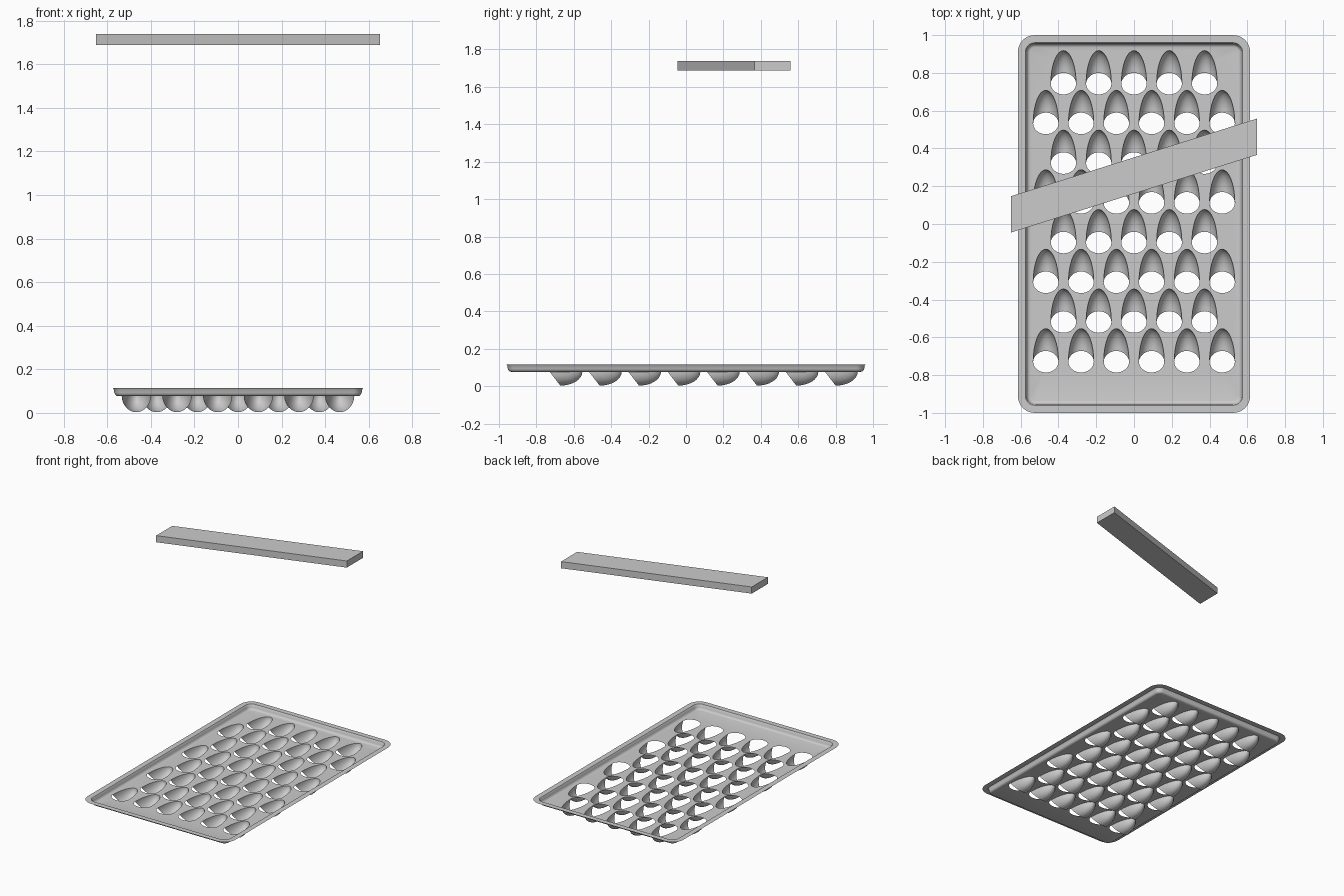
import bpy, bmesh, math

cube = bpy.data.objects.get("Cube")
if cube:
    bpy.data.objects.remove(cube, do_unlink=True)

FLOOR_Z = 0.077
HALF_W = 0.067      # half width of a hole
ROUND = 0.057       # length of the rounded front end of a hole
REACH = 0.175       # length of the scoop behind that end
DEPTH = 0.074       # how far a scoop hangs below the floor


def add_object(name, bm, smooth=True):
    mesh = bpy.data.meshes.new(name)
    bm.to_mesh(mesh)
    bm.free()
    obj = bpy.data.objects.new(name, mesh)
    bpy.context.collection.objects.link(obj)
    if smooth:
        bpy.ops.object.select_all(action='DESELECT')
        obj.select_set(True)
        bpy.context.view_layer.objects.active = obj
        bpy.ops.object.shade_smooth_by_angle(angle=math.radians(40))
    return obj


def ring(bm, hx, hy, r, z, steps=8):
    """Closed loop of vertices along a rounded rectangle."""
    verts = []
    for corner, (sx, sy) in enumerate([(1, 1), (-1, 1), (-1, -1), (1, -1)]):
        for i in range(steps + 1):
            a = math.pi / 2 * (corner + i / steps)
            verts.append(bm.verts.new((sx * (hx - r) + r * math.cos(a),
                                       sy * (hy - r) + r * math.sin(a), z)))
    return verts


def loop_edges(bm, verts):
    edges = []
    for a, b in zip(verts, verts[1:] + verts[:1]):
        edges.append(bm.edges.get((a, b)) or bm.edges.new((a, b)))
    return edges


def half_width(y):
    return HALF_W * math.sqrt(max(0, 1 - (y / REACH) ** 2))


def hang(y):
    s = max(0, y - ROUND) / (REACH - ROUND)
    return DEPTH * math.sqrt(max(0, 1 - s * s))


# Staggered hole positions: rows of five and six
holes = []
for row in range(8):
    count = 5 + row % 2
    for col in range(count):
        holes.append((row, col, (col - (count - 1) / 2) * 0.1867,
                      0.743 - row * 0.2103))

# Tray: flat flange, rounded wall and pierced floor
bm = bmesh.new()
profile = [(0, 0.115), (0.040, 0.115), (0.044, 0.111), (0.047, 0.094),
           (0.051, 0.084), (0.057, 0.079), (0.065, FLOOR_Z)]
rings = [ring(bm, 0.615 - d, 1 - d, 0.09 - d, z) for d, z in profile]
for outer, inner in zip(rings, rings[1:]):
    n = len(outer)
    for i in range(n):
        j = (i + 1) % n
        bm.faces.new((outer[i], outer[j], inner[j], inner[i]))
edges = loop_edges(bm, rings[-1])
SEG = 32
for row, col, cx, cy in holes:
    outline = []
    for i in range(SEG):
        a = 2 * math.pi * i / SEG
        length = REACH if math.sin(a) > 0 else ROUND
        outline.append(bm.verts.new((cx + HALF_W * math.cos(a),
                                     cy + length * math.sin(a), FLOOR_Z)))
    edges += loop_edges(bm, outline)
bmesh.ops.triangle_fill(bm, edges=edges, use_beauty=True, normal=(0, 0, 1))
bmesh.ops.recalc_face_normals(bm, faces=bm.faces)
add_object("tray", bm)

# Scoop: half bowl under each hole, its mouth cut on a slant
bm = bmesh.new()
ACROSS, ALONG = 16, 8
grid = []
for i in range(ACROSS + 1):
    a = math.pi * i / ACROSS
    start = ROUND * math.sin(a)
    line = []
    for k in range(ALONG + 1):
        y = start + (REACH - start) * math.sin(math.pi / 2 * k / ALONG)
        line.append(bm.verts.new((half_width(y) * math.cos(a), y,
                                  -hang(y) * math.sin(a))))
    grid.append(line)
for p, q in zip(grid, grid[1:]):
    for k in range(ALONG):
        bm.faces.new((p[k], p[k + 1], q[k + 1], q[k]))
bmesh.ops.remove_doubles(bm, verts=bm.verts, dist=0.0002)
bmesh.ops.recalc_face_normals(bm, faces=bm.faces)
scoop = add_object("scoop", bm)
for index, (row, col, cx, cy) in enumerate(holes):
    obj = scoop
    if index:
        obj = bpy.data.objects.new("scoop", scoop.data)
        bpy.context.collection.objects.link(obj)
    obj.name = f"scoop_row{row + 1}_{col + 1}"
    obj.location = (cx, cy, FLOOR_Z)

# Slanted bar floating above the tray
bm = bmesh.new()
plan = [(-0.651, -0.045), (0.651, 0.366), (0.651, 0.558), (-0.651, 0.147)]
base = bm.faces.new([bm.verts.new((x, y, 1.688)) for x, y in plan])
top = bmesh.ops.extrude_face_region(bm, geom=[base])
bmesh.ops.translate(bm, vec=(0, 0, 0.05),
                    verts=[g for g in top["geom"] if isinstance(g, bmesh.types.BMVert)])
bmesh.ops.recalc_face_normals(bm, faces=bm.faces)
add_object("upper_bar", bm, smooth=False)
